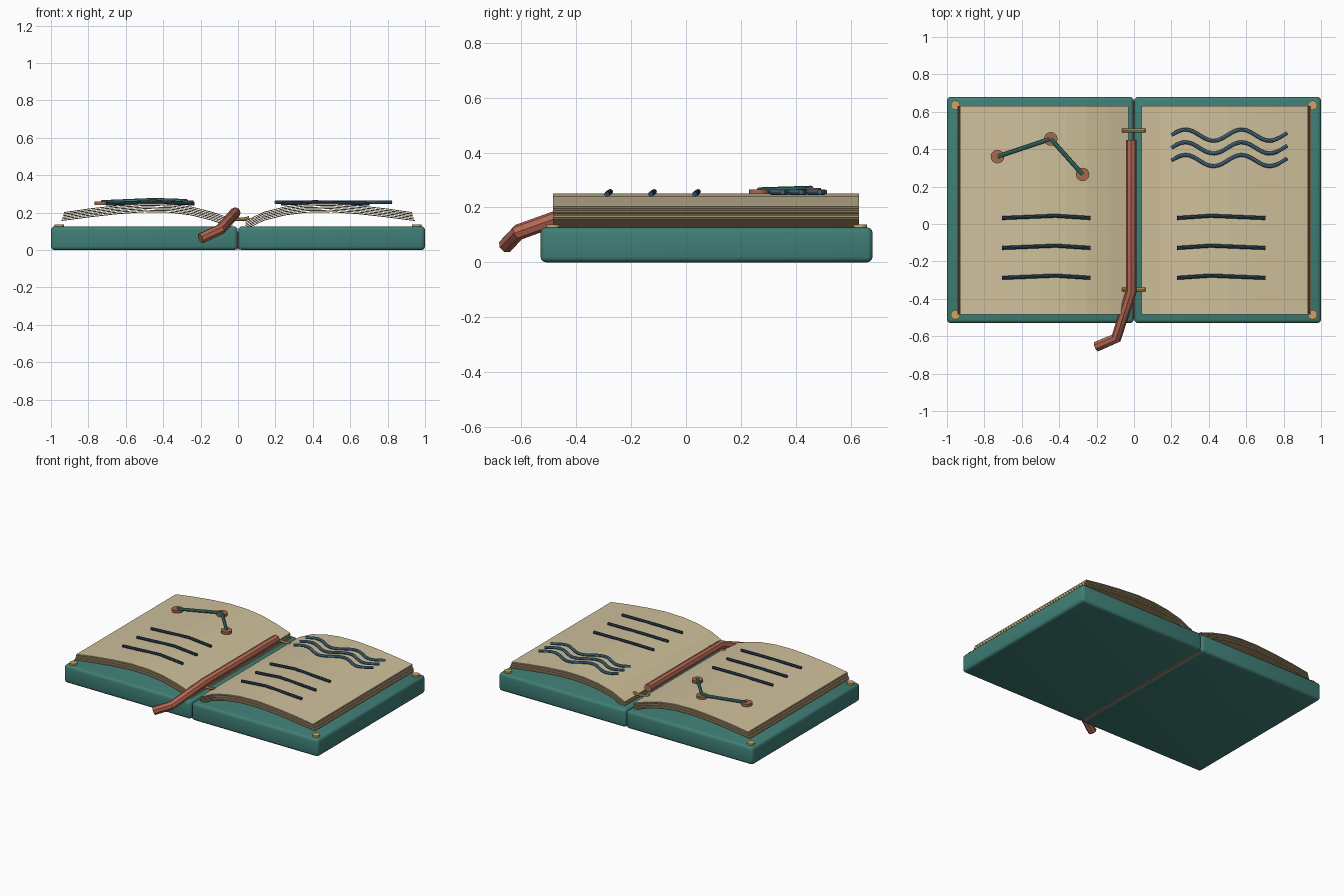
import bpy, bmesh, math
from mathutils import Vector

if "Cube" in bpy.data.objects:
    bpy.data.objects.remove(bpy.data.objects["Cube"], do_unlink=True)


def material(name, r, g, b):
    m = bpy.data.materials.new(name)
    m.use_nodes = True
    m.diffuse_color = (r, g, b, 1)
    bsdf = next(n for n in m.node_tree.nodes if n.type == "BSDF_PRINCIPLED")
    bsdf.inputs["Base Color"].default_value = (r, g, b, 1)
    bsdf.inputs["Roughness"].default_value = 0.8
    return m


TEAL = material("teal_cloth", 0.05, 0.21, 0.18)
CREAM = material("cream_paper", 0.63, 0.53, 0.33)
TAN = material("tan_paper", 0.40, 0.27, 0.13)
TERRACOTTA = material("terracotta_ribbon", 0.47, 0.14, 0.09)
COPPER = material("copper_ink", 0.39, 0.14, 0.08)
GOLD = material("gold_metal", 0.62, 0.37, 0.13)
NAVY = material("navy_ink", 0.03, 0.06, 0.10)
BLUE = material("blue_ink", 0.08, 0.20, 0.30)


def finish(name, bm, mat, smooth=False):
    bmesh.ops.recalc_face_normals(bm, faces=bm.faces)
    mesh = bpy.data.meshes.new(name)
    bm.to_mesh(mesh)
    bm.free()
    mesh.materials.append(mat)
    obj = bpy.data.objects.new(name, mesh)
    bpy.context.collection.objects.link(obj)
    if smooth:
        bpy.ops.object.select_all(action="DESELECT")
        bpy.context.view_layer.objects.active = obj
        obj.select_set(True)
        bpy.ops.object.shade_smooth_by_angle()
    return obj


def box(name, lo, hi, mat, bevel=0):
    bm = bmesh.new()
    bmesh.ops.create_cube(bm, size=1)
    lo, hi = Vector(lo), Vector(hi)
    bmesh.ops.scale(bm, vec=hi - lo, verts=bm.verts)
    bmesh.ops.translate(bm, vec=(lo + hi) / 2, verts=bm.verts)
    if bevel:
        bmesh.ops.bevel(bm, geom=bm.edges[:], offset=bevel, segments=3,
                        profile=0.5, affect="EDGES")
    return finish(name, bm, mat, bevel > 0)


def disc(name, centre, radius, height, mat):
    bm = bmesh.new()
    bmesh.ops.create_cone(bm, cap_ends=True, segments=20, radius1=radius,
                          radius2=radius, depth=height)
    bmesh.ops.translate(bm, vec=centre, verts=bm.verts)
    return finish(name, bm, mat, True)


def sheet(name, profile, thick, y0, y1, mat):
    """Thin curved page: an x-z profile swept along y."""
    outline = profile + [(x, z - thick) for x, z in reversed(profile)]
    bm = bmesh.new()
    face = bm.faces.new([bm.verts.new((x, y0, z)) for x, z in outline])
    out = bmesh.ops.extrude_face_region(bm, geom=[face])
    verts = [v for v in out["geom"] if isinstance(v, bmesh.types.BMVert)]
    bmesh.ops.translate(bm, vec=(0, y1 - y0, 0), verts=verts)
    return finish(name, bm, mat)


def tube(name, points, radius, mat):
    curve = bpy.data.curves.new(name, "CURVE")
    curve.dimensions = "3D"
    curve.bevel_depth = radius
    curve.bevel_resolution = 2
    curve.use_fill_caps = True
    spline = curve.splines.new("POLY")
    spline.points.add(len(points) - 1)
    for p, co in zip(spline.points, points):
        p.co = (*co, 1)
    curve.materials.append(mat)
    obj = bpy.data.objects.new(name, curve)
    bpy.context.collection.objects.link(obj)
    bpy.ops.object.select_all(action="DESELECT")
    bpy.context.view_layer.objects.active = obj
    obj.select_set(True)
    bpy.ops.object.convert(target="MESH")
    bpy.ops.object.shade_smooth_by_angle()
    return obj


# Covers, corner studs, page stacks and written lines on both sides
ARCH = [(0.14, 0.205), (0.25, 0.233), (0.36, 0.247), (0.5, 0.25),
        (0.65, 0.239), (0.8, 0.222), (0.93, 0.203)]
SHEETS = 6
for side, s, inner in (("left", 1, (0.04, 0.158)), ("right", -1, (0.03, 0.168))):
    xs = sorted((0.002 * s, s))
    box(side + "_cover", (xs[0], -0.53, 0), (xs[1], 0.68, 0.127), TEAL, 0.02)

    for end, y in (("front", -0.485), ("back", 0.635)):
        disc(f"{side}_{end}_stud", (0.955 * s, y, 0.13), 0.025, 0.016, GOLD)

    for i in range(SHEETS):
        drop = i * 0.0085
        points = [inner] + ARCH[:-1] + [(0.93 + i * 0.003, ARCH[-1][1])]
        profile = [(x * s, z - drop) for x, z in points]
        sheet(f"{side}_page_{i + 1}", profile, 0.005, -0.485, 0.63,
              TAN if i % 2 else CREAM)

    start = 0.23 if s > 0 else -0.705
    middle = 0.41 if s > 0 else -0.42
    for i in range(3):
        y = 0.032 - 0.16 * i
        tube(f"{side}_written_line_{i + 1}",
             [(start, y, 0.248), (middle, y + 0.012, 0.257),
              (start + 0.472, y, 0.248)], 0.01, NAVY)

# Spine strip between the covers
box("spine_strip", (-0.012, -0.51, 0.004), (0.012, 0.66, 0.1), TERRACOTTA)

# Ribbon bookmark lying in the gutter and hanging over the front
tube("ribbon", [(-0.015, 0.45, 0.2), (-0.015, -0.36, 0.2),
                (-0.095, -0.61, 0.11), (-0.2, -0.655, 0.062)], 0.029, TERRACOTTA)

# Binding rings across the gutter
for end, y in (("front", -0.35), ("back", 0.5)):
    tube(end + "_binding_ring", [(-0.063, y, 0.18), (-0.03, y, 0.167),
                                 (0.03, y, 0.164), (0.06, y, 0.172)], 0.01, GOLD)

# Route diagram on the right page
nodes = [(-0.73, 0.36, 0.25), (-0.445, 0.455, 0.262), (-0.275, 0.265, 0.256)]
for i, p in enumerate(nodes):
    disc(f"diagram_node_{i + 1}", p, 0.036, 0.018, COPPER)
for i in range(2):
    ends = [(x, y, z + 0.006) for x, y, z in nodes[i:i + 2]]
    tube(f"diagram_link_{i + 1}", ends, 0.011, TEAL)

# Wavy water lines on the left page
for i in range(3):
    wave = []
    for k in range(33):
        x = 0.2 + 0.62 * k / 32
        y = 0.475 - 0.068 * i + 0.03 * math.sin(math.tau * (x - 0.2) / 0.3)
        wave.append((x, y, 0.256))
    tube(f"water_line_{i + 1}", wave, 0.01, BLUE)
